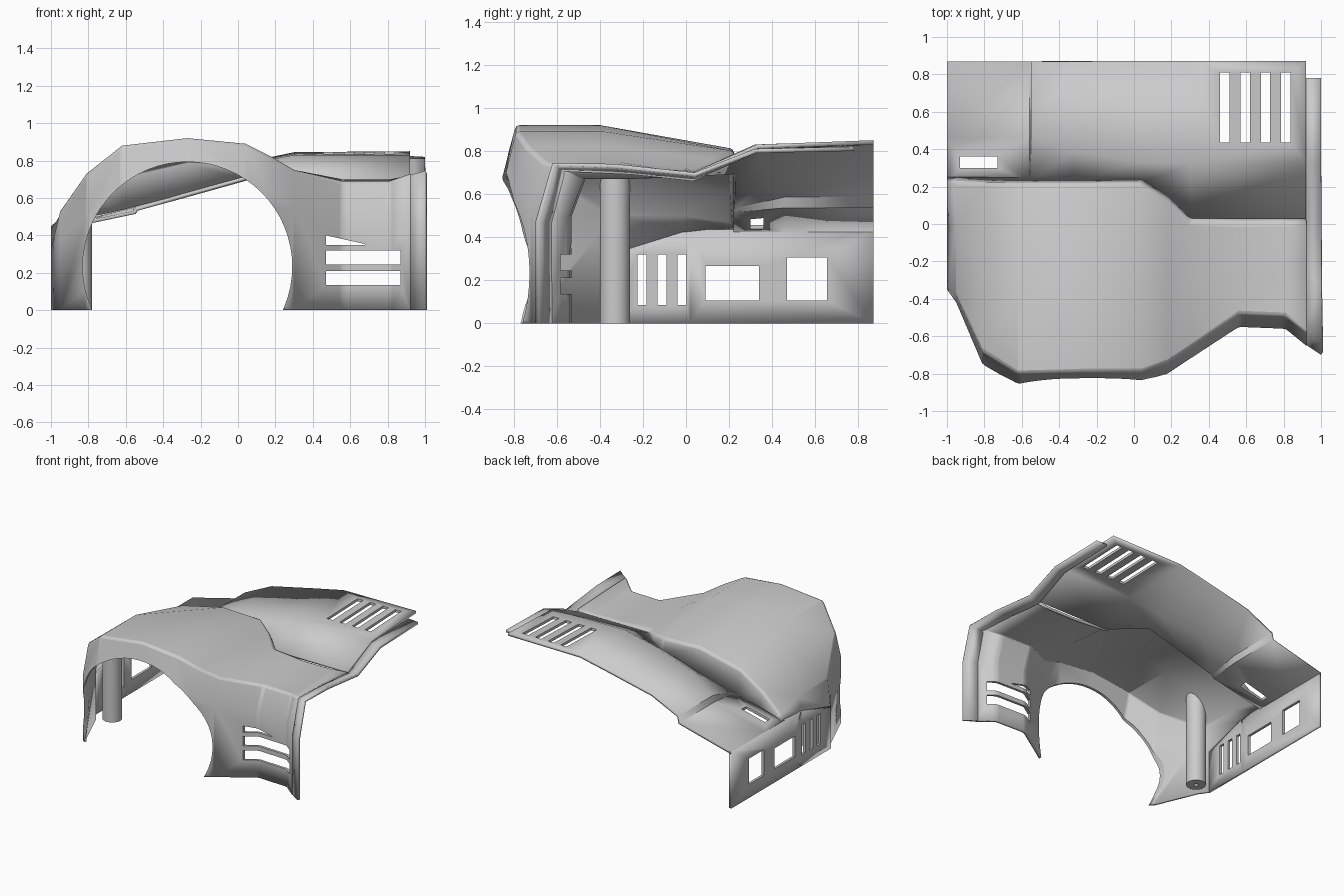
import bpy
import bmesh
import math
from mathutils import Matrix, Vector

if "Cube" in bpy.data.objects:
    bpy.data.objects.remove(bpy.data.objects["Cube"])

grey = bpy.data.materials.new("plain_grey")
grey.use_nodes = True
grey.diffuse_color = (0.6, 0.6, 0.6, 1)
grey.node_tree.nodes["Principled BSDF"].inputs["Base Color"].default_value = grey.diffuse_color


def finish(name, bm):
    mesh = bpy.data.meshes.new(name)
    bm.to_mesh(mesh)
    bm.free()
    mesh.materials.append(grey)
    obj = bpy.data.objects.new(name, mesh)
    bpy.context.scene.collection.objects.link(obj)
    return obj


def smooth(obj, degrees):
    bpy.ops.object.select_all(action="DESELECT")
    obj.select_set(True)
    bpy.context.view_layer.objects.active = obj
    bpy.ops.object.shade_smooth_by_angle(angle=math.radians(degrees))


def loft(name, sections, bevel=0):
    """Skin a row of cross-sections and thicken it inwards."""
    bm = bmesh.new()
    rows = [[bm.verts.new(p) for p in section] for section in sections]
    for a, b in zip(rows, rows[1:]):
        for j in range(len(a) - 1):
            bm.faces.new((a[j], b[j], b[j + 1], a[j + 1]))
    obj = finish(name, bm)
    smooth(obj, 25)
    if bevel:
        mod = obj.modifiers.new("soft_edges", "BEVEL")
        mod.width = bevel
        mod.segments = 2
        mod.limit_method = "ANGLE"
        mod.angle_limit = math.radians(35)
    mod = obj.modifiers.new("sheet", "SOLIDIFY")
    mod.thickness = 0.02
    mod.offset = -1
    return obj


def add_box(bm, low, high):
    low, high = Vector(low), Vector(high)
    matrix = Matrix.Translation((low + high) / 2) @ Matrix.Diagonal((*(high - low), 1))
    return bmesh.ops.create_cube(bm, size=1, matrix=matrix)["verts"]


def cut(target, name, bm):
    cutter = finish(name, bm)
    cutter.hide_render = True
    cutter.hide_set(True)
    mod = target.modifiers.new(name, "BOOLEAN")
    mod.operation = "DIFFERENCE"
    mod.solver = "EXACT"
    mod.object = cutter


# Fender: x, side y, shoulder z, then y and z of front rim, crease and back rim, skirt z
stations = [
    (-1, -.35, .3, -.345, .33, 0, .43, .22, .45, .44),
    (-.95, -.42, .4, -.38, .53, -.02, .51, .22, .49, .46),
    (-.81, -.75, .5, -.68, .73, -.22, .72, .22, .61, .5),
    (-.62, -.86, .65, -.8, .88, -.37, .88, .22, .73, .54),
    (-.27, -.85, .7, -.79, .92, -.4, .92, .22, .81, .63),
    (.04, -.84, .68, -.79, .89, -.38, .89, .22, .8, .71),
    (.18, -.8, .6, -.74, .82, -.35, .82, .13, .76, .7),
    (.3, -.72, .55, -.66, .75, -.32, .75, .01, .72, .69),
    (.56, -.55, .5, -.48, .69, -.25, .69, 0, .7, .68),
    (.81, -.56, .5, -.49, .69, -.25, .69, 0, .7, .68),
    (.92, -.65, .48, -.58, .73, -.25, .72, 0, .71, .69),
]
sections = []
for x, side, shoulder, yt, zt, ym, zm, yk, zk, skirt in stations:
    sections.append([(x, side, 0), (x, side, shoulder), (x, yt, zt),
                     (x, ym, zm), (x, yk, zk), (x, yk + .03, skirt)])
fender = loft("fender", sections, bevel=0.015)

# Wheel arch opening
bm = bmesh.new()
bmesh.ops.create_cone(bm, cap_ends=True, segments=64, radius1=.56, radius2=.56, depth=.7,
                      matrix=Matrix.Translation((-.27, -.8, .233)) @ Matrix.Rotation(math.pi / 2, 4, "X"))
cut(fender, "arch_cutter", bm)

# Front vents, the top one tapering to a point
bm = bmesh.new()
for z in (.135, .245):
    add_box(bm, (.47, -.85, z), (.87, -.3, z + .075))
for v in add_box(bm, (.47, -.85, .35), (.68, -.3, .4)):
    if v.co.x > .6 and v.co.z > .37:
        v.co.z = .354
cut(fender, "front_vent_cutter", bm)

# Hood: x, front y and z, crease y and z, back z
panels = [
    (-1, .22, .44, .46, .44, .44),
    (-.56, .22, .53, .46, .55, .55),
    (-.55, .22, .545, .46, .6, .6),
    (-.32, .22, .61, .39, .7, .71),
    (.04, .22, .71, .33, .78, .79),
    (.3, .03, .7, .32, .83, .845),
    (.92, .03, .7, .33, .83, .85),
]
hood = loft("hood", [[(x, yf, zf), (x, yc, zc), (x, .87, zb)]
                     for x, yf, zf, yc, zc, zb in panels])

# Hood vents
bm = bmesh.new()
for i in range(4):
    x = .46 + i * .109
    add_box(bm, (x, .435, .6), (x + .05, .81, 1))
add_box(bm, (-.93, .3, .3), (-.73, .36, .7))
cut(hood, "hood_vent_cutter", bm)

# Side wall with windows
wall = loft("side_wall", [[(-1, y, 0), (-1, y, z)]
                          for y, z in ((.87, .44), (.02, .435), (-.35, .32))])
bm = bmesh.new()
for y, width, low, high in ((.09, .25, .105, .265), (.47, .185, .105, .305)):
    add_box(bm, (-1.1, y, low), (-.9, y + width, high))
for y in (-.225, -.132, -.04):
    add_box(bm, (-1.1, y, .085), (-.9, y + .042, .32))
cut(wall, "window_cutter", bm)

# Joining flange around the open end
inner = [(-.64, 0), (-.64, .47), (-.57, .72), (-.25, .71), (.03, .68), (.32, .81), (.78, .825)]
outer = [(-.7, 0), (-.7, .47), (-.62, .745), (-.33, .74), (.04, .7), (.32, .81), (.78, .82)]
loft("end_flange", [[(.91, y, z) for y, z in inner], [(1, y, z) for y, z in outer]])

# Support post, its top sloped to meet the fender
bm = bmesh.new()
bmesh.ops.create_cone(bm, cap_ends=True, segments=32, radius1=.07, radius2=.07, depth=.6,
                      matrix=Matrix.Translation((-.85, -.33, .3)))
for v in bm.verts:
    if v.co.z > .3:
        v.co.z = .54 + 1.3 * (v.co.x + .92)
post = finish("support_post", bm)
smooth(post, 30)
bm = bmesh.new()
bmesh.ops.create_cone(bm, cap_ends=True, segments=16, radius1=.015, radius2=.015, depth=.3,
                      matrix=Matrix.Translation((-.85, -.33, 0)))
cut(post, "post_hole_cutter", bm)
